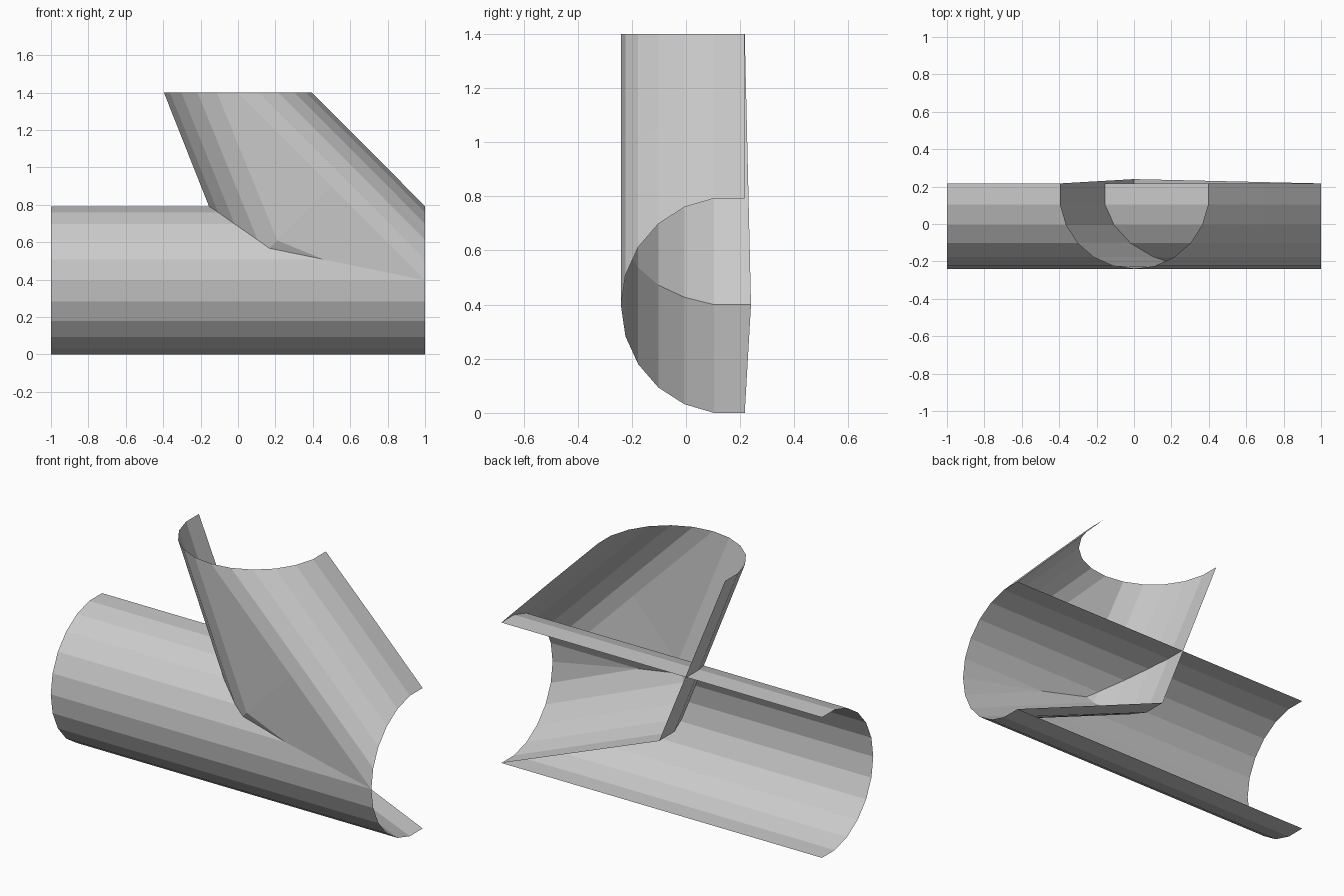
import bpy
from math import sin, cos, pi

if "Cube" in bpy.data.objects:
    bpy.data.objects.remove(bpy.data.objects["Cube"])

R, CY, N = 0.4, 0.16, 22      # pipe radius, axis depth, sides of the full circle
H = R * cos(pi / N)           # half height of the open shell


def arc():
    """Open half-pipe section as (across, depth) pairs, running low to high."""
    pts = []
    for k in range(13):
        a = (2 * k - 1) * pi / N
        pts.append((-R * cos(a), CY - R * sin(a)))
    return pts


def loft(name, rings):
    """Skin neighbouring open sections with flat quads."""
    n = len(rings[0])
    verts = [p for ring in rings for p in ring]
    faces = [(r * n + k, r * n + k + 1, (r + 1) * n + k + 1, (r + 1) * n + k)
             for r in range(len(rings) - 1) for k in range(n - 1)]
    mesh = bpy.data.meshes.new(name)
    mesh.from_pydata(verts, [], faces)
    mesh.update()
    obj = bpy.data.objects.new(name, mesh)
    bpy.context.collection.objects.link(obj)
    return obj


section = arc()

# Straight half pipe along x, open at the back
loft("main_pipe", [[(x, y, H + c) for c, y in section] for x in (1, -1)])

# Branch: horizontal opening on top, bent at a mitre, ending on the main pipe's right rim
top = [(c, y, 1.4) for c, y in section]
end = [(1, y, H + c) for c, y in section]
inner_bend = [0, 0, 0.027, 0.072, 0.136, 0.21]   # the inner half is pulled into the corner
mitre = []
for k, (c, y) in enumerate(section):
    m = inner_bend[k] if k < len(inner_bend) else (1 + c) / 2
    mitre.append((m, 0.24 if k == 0 else y, m + 0.4))
loft("branch_pipe", [top, mitre, end])
